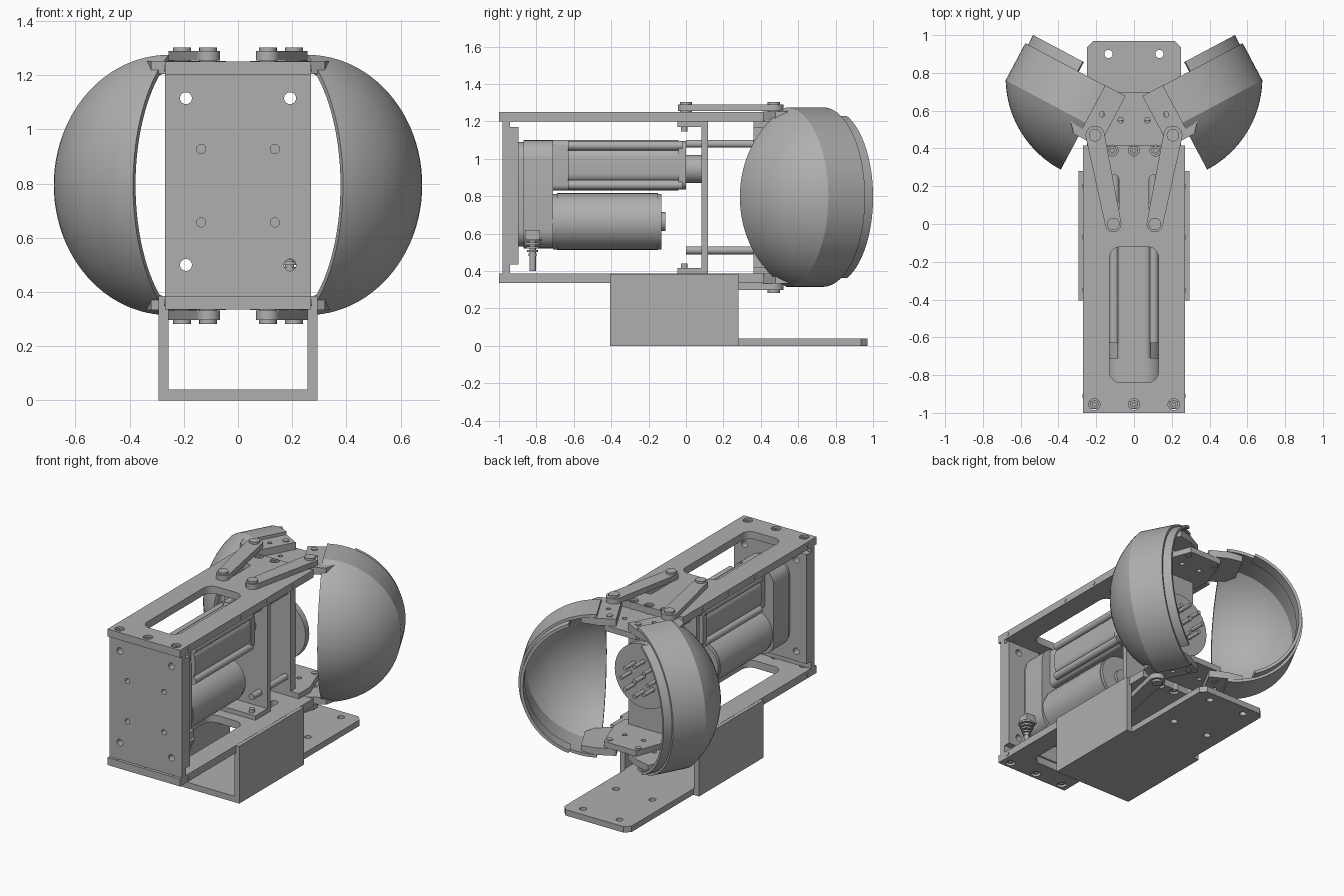
import bpy, bmesh, math
from mathutils import Matrix, Vector

cube = bpy.data.objects.get("Cube")
if cube:
    bpy.data.objects.remove(cube)

grey = bpy.data.materials.new("machined_grey")
grey.use_nodes = True
grey.diffuse_color = (0.43, 0.43, 0.43, 1)
grey.node_tree.nodes["Principled BSDF"].inputs["Base Color"].default_value = (0.43, 0.43, 0.43, 1)
MID = 0.793                       # height of the symmetry plane
parts = []


def finish(name, bm):
    bmesh.ops.remove_doubles(bm, verts=bm.verts, dist=1e-5)
    bmesh.ops.recalc_face_normals(bm, faces=bm.faces)
    mesh = bpy.data.meshes.new(name)
    bm.to_mesh(mesh)
    bm.free()
    mesh.materials.append(grey)
    obj = bpy.data.objects.new(name, mesh)
    bpy.context.collection.objects.link(obj)
    parts.append(obj)
    return obj


def circle(x, y, r, n=24):
    return [(x + r * math.cos(2 * math.pi * i / n), y + r * math.sin(2 * math.pi * i / n)) for i in range(n)]


def rect(x0, x1, y0, y1, r=0.0):
    """Rectangle outline with optional rounded corners."""
    if r == 0:
        return [(x0, y0), (x1, y0), (x1, y1), (x0, y1)]
    pts = []
    for k, (cx, cy) in enumerate([(x1 - r, y1 - r), (x0 + r, y1 - r), (x0 + r, y0 + r), (x1 - r, y0 + r)]):
        for i in range(7):
            t = math.radians(90 * k + 15 * i)
            pts.append((cx + r * math.cos(t), cy + r * math.sin(t)))
    return pts


def prism(name, loops, lo, hi, axis="z"):
    """Extrude an outline; further loops become holes."""
    cu = bpy.data.curves.new(name, "CURVE")
    cu.dimensions, cu.fill_mode, cu.extrude = "2D", "BOTH", (hi - lo) / 2
    for loop in loops:
        sp = cu.splines.new("POLY")
        sp.points.add(len(loop) - 1)
        sp.use_cyclic_u = True
        for p, (u, v) in zip(sp.points, loop):
            p.co = (u, v, 0, 1)
    tmp = bpy.data.objects.new(name + "_outline", cu)
    bpy.context.collection.objects.link(tmp)
    mesh = bpy.data.meshes.new_from_object(tmp.evaluated_get(bpy.context.evaluated_depsgraph_get()))
    bm = bmesh.new()
    bm.from_mesh(mesh)
    bpy.data.objects.remove(tmp)
    bpy.data.curves.remove(cu)
    bpy.data.meshes.remove(mesh)
    c = (lo + hi) / 2
    for v in bm.verts:
        a, b, w = v.co
        v.co = {"z": (a, b, c + w), "y": (a, c + w, b), "x": (c + w, a, b)}[axis]
    return finish(name, bm)


def box(name, x, y, z):
    return prism(name, [rect(*x, *y)], *z)


def rod(name, u, v, r, lo, hi, axis="y"):
    return prism(name, [circle(u, v, r, 32)], lo, hi, axis)


def stacked(name, loops, lo, hi):
    """The same flat part on the top and, mirrored, on the underside."""
    prism("top_" + name, loops, lo, hi)
    prism("bottom_" + name, loops, 2 * MID - hi, 2 * MID - lo)


# long frame plates with window, slider slots and screw holes
screws = [(x, -0.955) for x in (-0.21, 0, 0.21)] + [(x, 0.39) for x in (-0.115, 0, 0.115)]
slots = [rect(s * 0.105 - 0.025, s * 0.105 + 0.025, -0.03, 0.26, 0.024) for s in (-1, 1)]
stacked("frame_plate", [rect(-0.27, 0.27, -1, 0.415), rect(-0.13, 0.13, -0.84, -0.12, 0.06)]
        + slots + [circle(x, y, 0.03) for x, y in screws], 1.2, 1.25)
for x, y in screws:
    stacked("screw", [circle(x, y, 0.022), circle(x, y, 0.011, 6)], 1.2, 1.24)
stacked("neck_plate", [[(-0.2, 0.36), (0.2, 0.36), (0.2, 0.48), (0.12, 0.7), (-0.12, 0.7), (-0.2, 0.48)],
                       circle(-0.07, 0.55, 0.015), circle(0.07, 0.55, 0.015)], 1.165, 1.203)
for s in (-1, 1):
    for y in (-0.91, -0.35, -0.07, 0.2):
        for z in (0.36, 1.225):
            rod("edge_screw", y, z, 0.012, s * 0.2705 - 0.003, s * 0.2705 + 0.003, "x")

# front plate with mounting holes
corner = [circle(x, z, 0.022) for x in (-0.192, 0.192) for z in (0.5, 1.115)]
inner = [circle(x, z, 0.017) for x in (-0.136, 0.136) for z in (0.657, 0.928)]
prism("front_plate", [rect(-0.27, 0.27, 0.385, 1.2)] + corner + inner, -0.98, -0.94, "y")
prism("front_plate_step", [rect(-0.27, 0.27, 0.435, 1.17)] + corner, -0.94, -0.895, "y")

# gearbox, motor and actuator
prism("gearbox", [rect(-0.155, 0.155, 0.52, 1.1, 0.1)], -0.87, -0.71, "y")
prism("gearbox_cover", [rect(-0.145, 0.145, 0.53, 1.09, 0.09)], -0.895, -0.87, "y")
rod("motor", 0, 0.664, 0.152, -0.69, -0.15)
rod("motor_cap", 0, 0.664, 0.148, -0.71, -0.13)
rod("motor_nub", 0, 0.664, 0.05, -0.13, -0.11)
prism("actuator_body", [rect(-0.09, 0.09, 0.83, 1.1, 0.03)], -0.71, -0.04, "y")
prism("actuator_core", [rect(-0.12, 0.12, 0.87, 1.06, 0.05)], -0.63, -0.04, "y")
prism("actuator_end", [rect(-0.125, 0.125, 0.835, 1.095, 0.05)], -0.04, 0, "y")
for x in (-0.105, 0.105):
    for z in (0.86, 1.07):
        rod("tie_rod", x, z, 0.025, -0.63, -0.02)
rod("piston", 0, 0.945, 0.075, 0, 0.085)

# cable and its ribbed strain relief
rod("cable", 0.19, -0.82, 0.017, 0.4, 0.6, "z")
for i in range(5):
    rod("strain_relief", 0.19, -0.82, 0.022 + 0.007 * i, 0.48 + 0.02 * i, 0.492 + 0.02 * i, "z")
box("cable_outlet", (0.13, 0.22), (-0.86, -0.78), (0.57, 0.62))

# moving carriage with feet and guide rods
prism("carriage", [rect(-0.16, 0.16, 0.385, 1.2)], 0.083, 0.117, "y")
stacked("carriage_foot", [rect(-0.16, 0.16, -0.045, 0.1)], 1.17, 1.2)
for s in (-1, 1):
    for z in (0.51, 1.08):
        rod("guide_rod", s * 0.1, z, 0.021, 0, 0.37)
    stacked("carriage_pin", [circle(s * 0.11, -0.01, 0.018)], 1.145, 1.3)

# rear upright carrying the round contact plate
prism("rear_upright", [rect(-0.14, 0.14, 0.385, 1.2)], 0.36, 0.41, "y")
rod("contact_plate", 0, 0.795, 0.215, 0.41, 0.45)
for i in range(8):
    t = math.pi * i / 4
    rod("contact_pin", 0.1 * math.cos(t), 0.795 + 0.1 * math.sin(t), 0.013, 0.45, 0.55)
rod("center_pin", 0, 0.795, 0.015, 0.45, 0.55)

# channel base and tongue
outer = rect(-0.293, 0.293, 0, 0.385)
prism("base_channel", [[outer[0], outer[1], outer[2], (0.257, 0.385), (0.257, 0.04), (-0.257, 0.04),
                        (-0.257, 0.385), outer[3]]], -0.405, 0.28, "y")
prism("base_tongue", [[(-0.25, 0.28), (0.25, 0.28), (0.25, 0.935), (0.215, 0.97), (-0.215, 0.97), (-0.25, 0.935)]]
      + [circle(x, y, 0.022) for x in (-0.135, 0.135) for y in (0.55, 0.9)], 0, 0.04)

# swung-open shells: local u points sideways, v along the shell axis
TILT = math.radians(28)
U, V = Vector((math.cos(TILT), math.sin(TILT))), Vector((-math.sin(TILT), math.cos(TILT)))
CENTER = Vector((0.256, 0.535))


def place(u, v, side):
    p = CENTER + U * u + V * v
    return (side * p.x, p.y)


def revolve(name, profile, half_angle, side, steps=48):
    """Turn a closed (radius, axial) profile through an arc about the shell axis."""
    bm = bmesh.new()
    rows = []
    for i in range(steps + 1):
        t = half_angle * (2 * i / steps - 1)
        rows.append([bm.verts.new((*place(r * math.cos(t), a, side), MID + 0.002 + r * math.sin(t)))
                     for r, a in profile])
    n = len(profile)
    for a, b in zip(rows, rows[1:]):
        for j in range(n):
            bm.faces.new((a[j], a[(j + 1) % n], b[(j + 1) % n], b[j]))
    bm.faces.new(rows[0])
    bm.faces.new(rows[-1])
    return finish(name, bm)


def dome(radius, rim):
    end = math.asin(rim / radius)
    return [(radius * math.sin(end * i / 16), 0.271 - radius * math.cos(end * i / 16)) for i in range(17)]


shell_profile = dome(0.551, 0.48) + [(0.48, 0.223), (0.46, 0.223)] + dome(0.531, 0.46)[::-1]
lip_profile = [(0.464, 0.19), (0.464, 0.28), (0.445, 0.28), (0.445, 0.19)]

for s, label in ((1, "left"), (-1, "right")):
    revolve(label + "_shell", shell_profile, math.pi / 2, s)
    revolve(label + "_shell_lip", lip_profile, math.radians(69), s)
    # hinge bracket on the shell
    bracket = [place(u, v, s) for u, v in ((-0.12, -0.08), (0.03, -0.08), (0.1, 0.0), (0.1, 0.2),
                                           (0.0, 0.225), (-0.12, 0.225))]
    stacked(label + "_bracket", [bracket, circle(s * 0.17, 0.58, 0.014)], 1.205, 1.252)
    stacked(label + "_hinge_pin", [circle(s * 0.106, 0.66, 0.02)], 1.16, 1.258)
    # tapered link between carriage and bracket
    ends = [(Vector((s * 0.11, 0)), 0.043), (Vector((s * 0.206, 0.47)), 0.05)]
    along = math.atan2(0.47, s * 0.096)
    link = []
    for (c, r), base in zip(ends, (along + math.pi / 2, along - math.pi / 2)):
        for i in range(17):
            t = base + math.pi * i / 16
            link.append((c.x + r * math.cos(t), c.y + r * math.sin(t)))
    stacked(label + "_link", [link], 1.254, 1.289)
    for c, r in ends:
        stacked(label + "_link_pin", [circle(c.x, c.y, 0.033)], 1.22, 1.303)

# smooth round surfaces while keeping hard edges
bpy.ops.object.select_all(action="DESELECT")
for obj in parts:
    obj.select_set(True)
bpy.context.view_layer.objects.active = parts[0]
bpy.ops.object.shade_smooth_by_angle(angle=math.radians(25))
